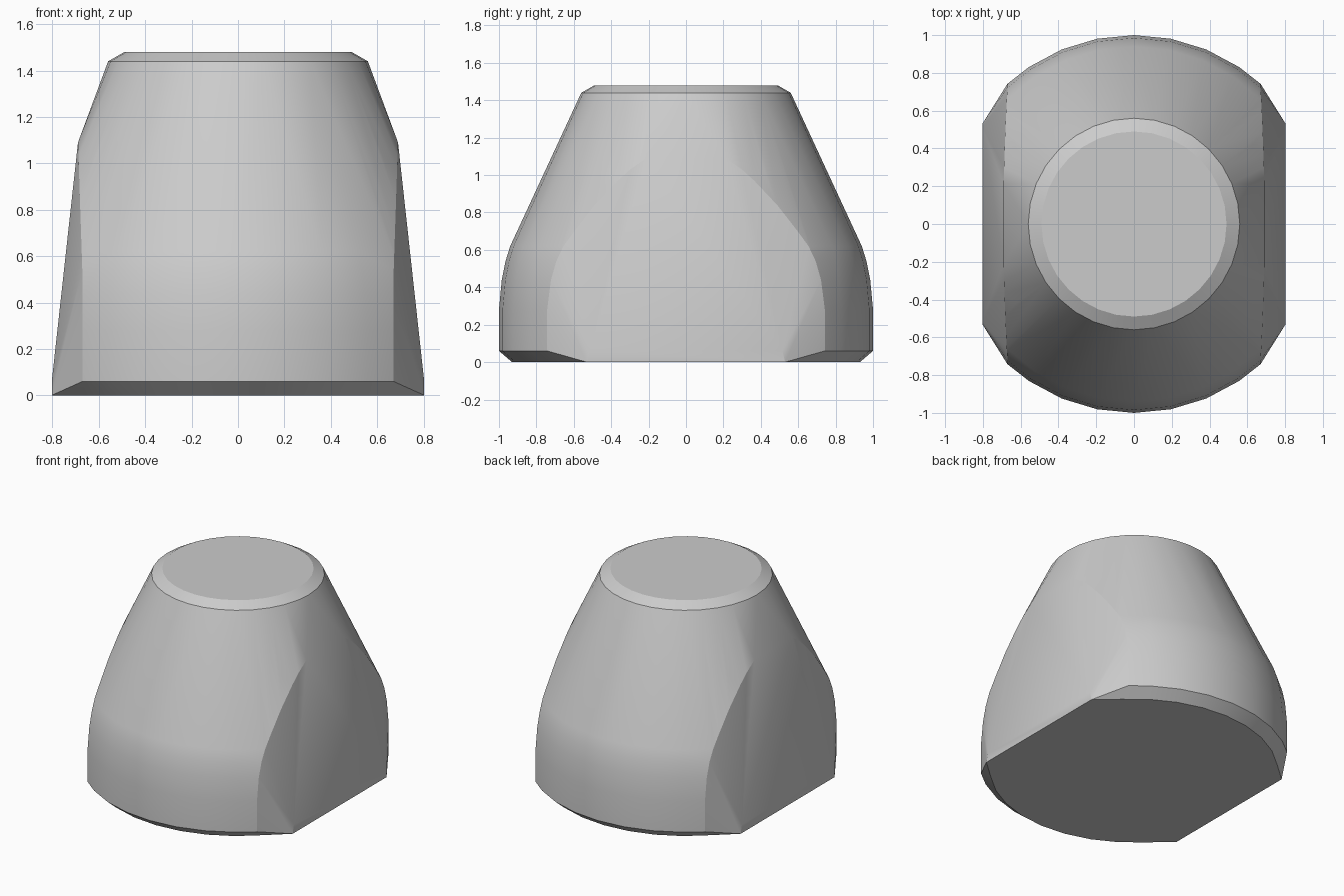
import bpy, bmesh, math

default = bpy.data.objects.get("Cube")
if default:
    bpy.data.objects.remove(default, do_unlink=True)

SEGMENTS = 32
# Round profile (radius, height) and the half width of the side flats
PROFILE = [(0.49, 1.48), (0.56, 1.44), (0.722, 1.09), (0.75, 1.03), (0.777, 0.97),
           (0.838, 0.84), (0.90, 0.705), (0.94, 0.62), (0.965, 0.54), (0.985, 0.44),
           (1.0, 0.28), (1.0, 0.06), (0.93, 0.0)]


def half_width(z):
    if z == 0:
        return 0.79
    return 0.67 + 0.02 * max(0, min(1, (z - 0.5) / 0.59))


def ring(radius, z):
    """Circle of points with both x sides trimmed off."""
    limit = half_width(z)
    pts = []
    for i in range(SEGMENTS):
        a = math.tau * i / SEGMENTS
        x, y = radius * math.cos(a), radius * math.sin(a)
        if abs(x) <= limit:
            pts.append((x, y, z))
    if radius > limit:
        y = math.sqrt(radius ** 2 - limit ** 2)
        pts += [(sx * limit, sy * y, z) for sx in (-1, 1) for sy in (-1, 1)]
    return pts


bm = bmesh.new()
# Tapered round body
for radius, z in PROFILE:
    for p in ring(radius, z):
        bm.verts.new(p)
# Flared feet of the side flats
for sx in (-1, 1):
    for sy in (-1, 1):
        bm.verts.new((sx * 0.803, sy * 0.515, 0.06))
        bm.verts.new((sx * 0.803, sy * 0.53, 0))
# Skin the convex form
result = bmesh.ops.convex_hull(bm, input=bm.verts)
loose = {g for g in result["geom_interior"] + result["geom_unused"]
         if isinstance(g, bmesh.types.BMVert)}
bmesh.ops.delete(bm, geom=list(loose), context="VERTS")
bmesh.ops.dissolve_limit(bm, angle_limit=math.radians(0.5), verts=bm.verts, edges=bm.edges)
bmesh.ops.recalc_face_normals(bm, faces=bm.faces)

mesh = bpy.data.meshes.new("tapered_body")
bm.to_mesh(mesh)
bm.free()
body = bpy.data.objects.new("tapered_body", mesh)
bpy.context.collection.objects.link(body)

# Plain grey
grey = bpy.data.materials.new("light_grey")
grey.use_nodes = True
color = (0.6, 0.6, 0.6, 1)
grey.diffuse_color = color
grey.node_tree.nodes["Principled BSDF"].inputs["Base Color"].default_value = color
mesh.materials.append(grey)

bpy.ops.object.select_all(action="DESELECT")
body.select_set(True)
bpy.context.view_layer.objects.active = body
bpy.ops.object.shade_smooth_by_angle(angle=math.radians(20))
